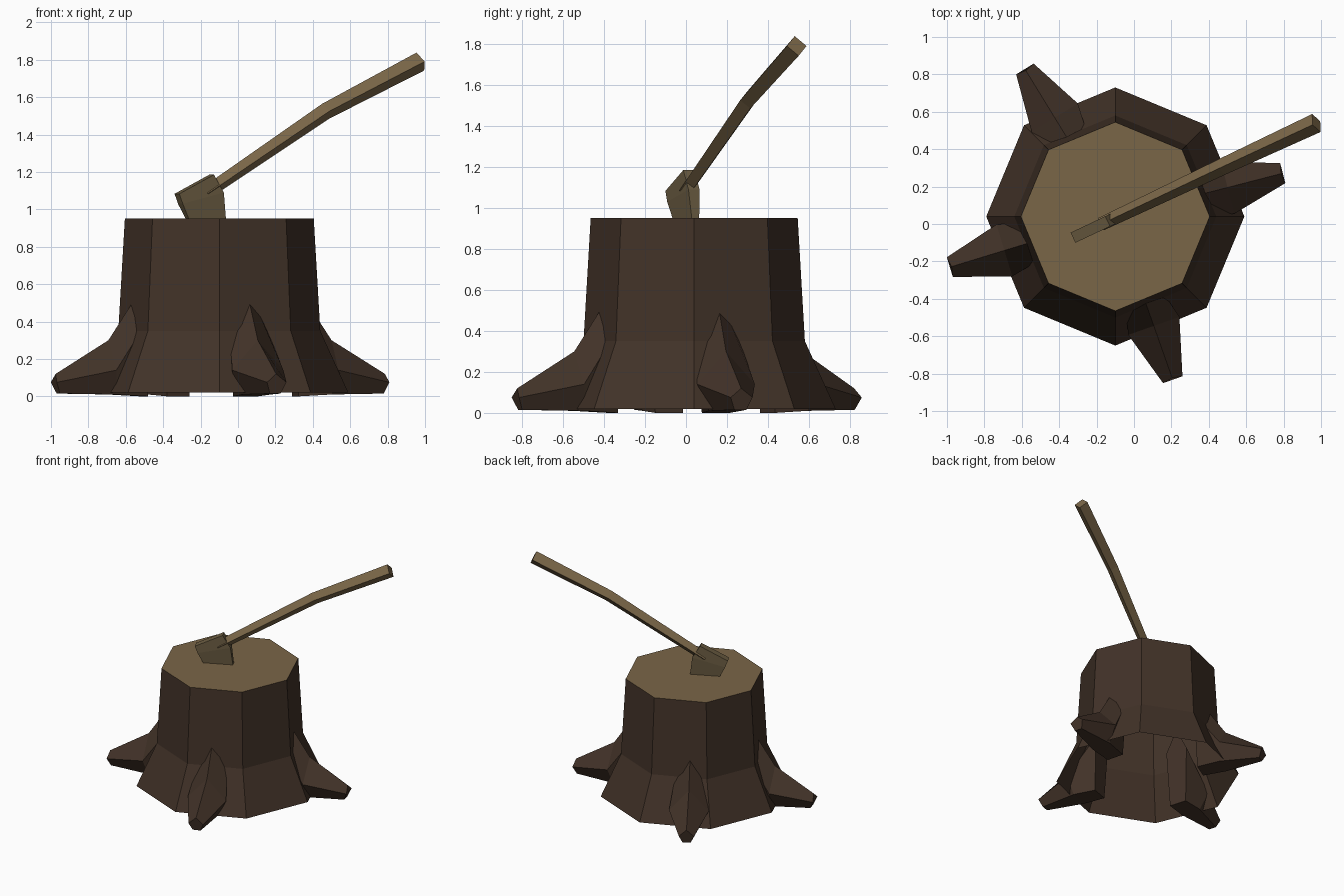
import bpy, bmesh, math
from mathutils import Vector, Matrix

if "Cube" in bpy.data.objects:
    bpy.data.objects.remove(bpy.data.objects["Cube"])

CENTER = Vector((-0.10, 0.04, 0))          # trunk axis


def material(name, rgb):
    m = bpy.data.materials.new(name)
    m.diffuse_color = (*rgb, 1)
    m.use_nodes = True
    m.node_tree.nodes["Principled BSDF"].inputs["Base Color"].default_value = m.diffuse_color
    return m


BARK = material("dark bark", (0.054, 0.032, 0.021))
WOOD = material("cut wood", (0.195, 0.133, 0.064))
HEAD = material("dull metal", (0.150, 0.110, 0.055))


def loft(name, rings, mats, cap_start=True, cap_end=True):
    """Skin a list of equal-sized point rings into a flat-shaded object."""
    bm = bmesh.new()
    loops = [[bm.verts.new(p) for p in ring] for ring in rings]
    n = len(loops[0])
    for a, b in zip(loops, loops[1:]):
        for i in range(n):
            j = (i + 1) % n
            bm.faces.new((a[i], a[j], b[j], b[i]))
    if cap_start:
        bm.faces.new(loops[0][::-1])
    if cap_end:
        bm.faces.new(loops[-1])
    bmesh.ops.recalc_face_normals(bm, faces=bm.faces)
    me = bpy.data.meshes.new(name)
    bm.to_mesh(me)
    bm.free()
    for m in mats:
        me.materials.append(m)
    ob = bpy.data.objects.new(name, me)
    bpy.context.collection.objects.link(ob)
    return ob


# Trunk: flared octagon, open underneath, with a pale cut top
rings = [[CENTER + Vector((r * math.cos(k * math.pi / 4), r * math.sin(k * math.pi / 4), z))
          for k in range(8)] for r, z in ((0.69, 0.02), (0.54, 0.35), (0.505, 0.95))]
trunk = loft("trunk", rings, [BARK, WOOD], cap_start=False)
for f in trunk.data.polygons:
    f.material_index = int(f.normal.z > 0.9)

# Roots: five-sided tapering sections
# (ridge x, ridge z), (side x, half width, z), (bottom x, half width, z)
SECTIONS = (((0.40, 0.63), (0.40, 0.09, 0.45), (0.42, 0.07, 0.0)),
            ((0.62, 0.30), (0.62, 0.145, 0.14), (0.60, 0.08, 0.01)),
            ((0.915, 0.12), (0.925, 0.055, 0.075), (0.90, 0.03, 0.015)))
for i, angle in enumerate((14.5, 121.5, 197, 289.4)):
    place = Matrix.Translation(CENTER) @ Matrix.Rotation(math.radians(angle), 4, 'Z')
    rings = []
    for (rx, rz), (sx, sw, sz), (bx, bw, bz) in SECTIONS:
        pts = ((rx, 0, rz), (sx, sw, sz), (bx, bw, bz), (bx, -bw, bz), (sx, -sw, sz))
        rings.append([place @ Vector(p) for p in pts])
    loft(f"root_{i + 1}", rings, [BARK])

# Axe lies in one vertical plane: u along it, w across it
U = Vector((0.904, 0.427, 0))
W = Vector((-0.427, 0.904, 0))

# Handle: bent diamond-section bar
path = [Vector(p) for p in ((-0.175, 0.0, 1.085), (0.47, 0.305, 1.525), (0.975, 0.54, 1.79))]
rings = []
for i, (p, s) in enumerate(zip(path, (0.036, 0.045, 0.053))):
    d = (path[min(i + 1, 2)] - path[max(i - 1, 0)]).normalized()
    up = d.cross(W).normalized()
    if up.z < 0:
        up = -up
    rings.append([p + up * s, p + W * s, p - up * s, p - W * s])
loft("axe_handle", rings, [WOOD])

# Axe head: wedge from the poll down to a thin edge buried in the trunk
# (back u, back z, front u, front z, half thickness)
ORIGIN = Vector((-0.15, 0.01, 0))
rings = []
for s0, z0, s1, z1, t in ((-0.195, 1.083, 0.01, 1.185, 0.030),
                          (-0.175, 1.03, 0.068, 1.09, 0.030),
                          (-0.135, 0.95, 0.085, 0.95, 0.020),
                          (-0.10, 0.88, 0.095, 0.88, 0.005)):
    a = ORIGIN + U * s0 + Vector((0, 0, z0))
    b = ORIGIN + U * s1 + Vector((0, 0, z1))
    rings.append([a - W * t, b - W * t, b + W * t, a + W * t])
loft("axe_head", rings, [HEAD])
